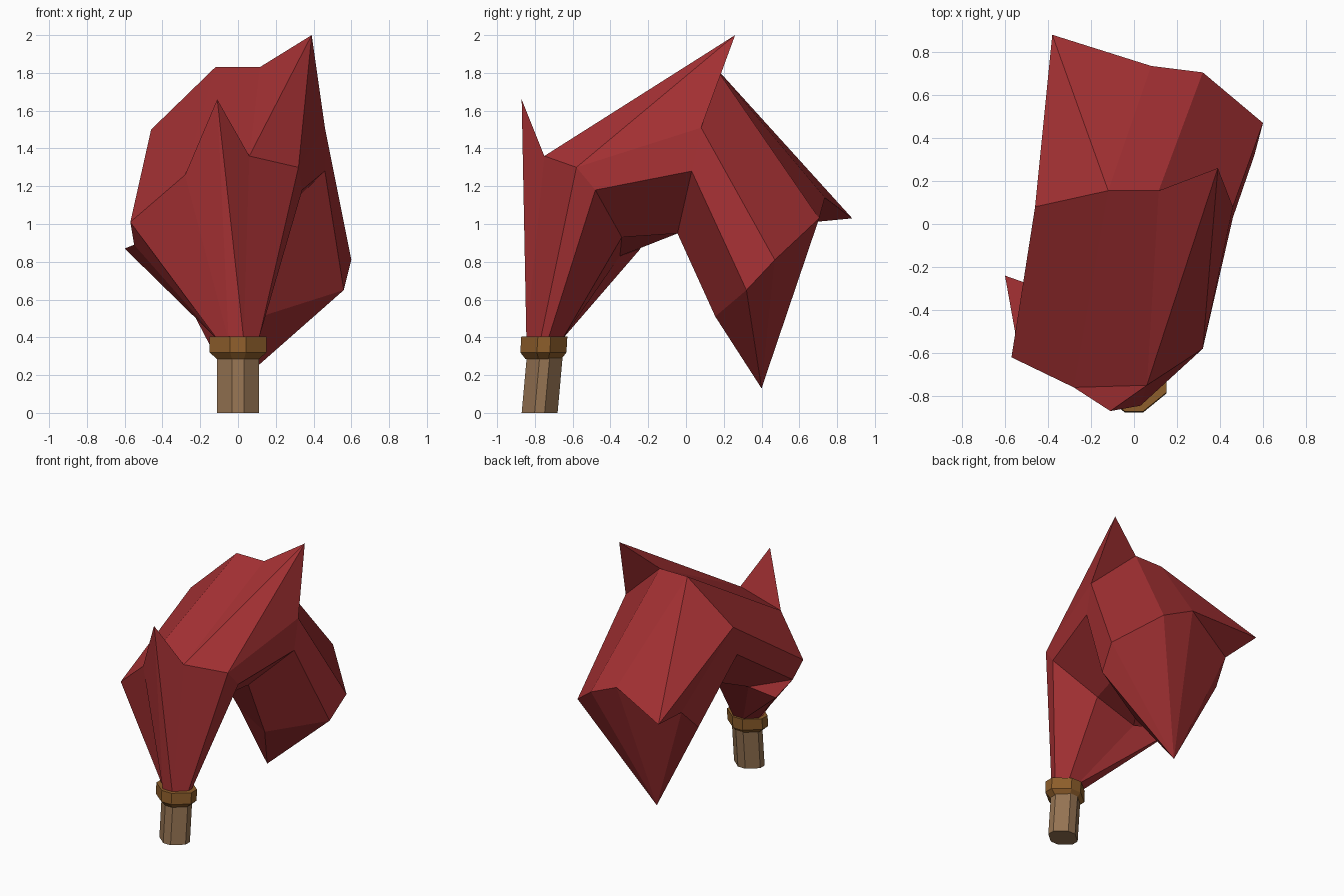
import bpy, bmesh
from mathutils import Vector

if "Cube" in bpy.data.objects:
    bpy.data.objects.remove(bpy.data.objects["Cube"])


def material(name, rgb):
    m = bpy.data.materials.new(name)
    m.diffuse_color = (*rgb, 1.0)
    m.use_nodes = True
    m.node_tree.nodes["Principled BSDF"].inputs["Base Color"].default_value = m.diffuse_color
    return m


RED = material("deep red", (0.38, 0.031, 0.034))
WOOD = material("pale wood", (0.30, 0.172, 0.085))
BAND = material("golden brown", (0.27, 0.112, 0.024))


def finish(bm, name, mat):
    bmesh.ops.recalc_face_normals(bm, faces=bm.faces[:])
    mesh = bpy.data.meshes.new(name)
    bm.to_mesh(mesh)
    bm.free()
    mesh.materials.append(mat)
    obj = bpy.data.objects.new(name, mesh)
    bpy.context.collection.objects.link(obj)


def full_ring(centre, half):
    """Eight corners: four given, four mirrored through the centre."""
    c = Vector(centre)
    pts = [Vector(p) for p in half]
    return pts + [2 * c - p for p in pts]


def loft(name, mat, rings, tip=None, spikes=None):
    """Skin octagonal rings; a spike replaces one quad with a pyramid."""
    spikes = spikes or {}
    bm = bmesh.new()
    loops = [[bm.verts.new(p) for p in ring] for ring in rings]
    bm.faces.new(loops[0])
    for r, (low, high) in enumerate(zip(loops, loops[1:])):
        for i in range(8):
            j = (i + 1) % 8
            quad = [low[i], low[j], high[j], high[i]]
            if (r, i) in spikes:
                apex = bm.verts.new(spikes[(r, i)])
                for k in range(4):
                    bm.faces.new((quad[k], quad[(k + 1) % 4], apex))
            else:
                bm.faces.new(quad)
    if tip:
        end = bm.verts.new(tip)
        for i in range(8):
            bm.faces.new((loops[-1][i], loops[-1][(i + 1) % 8], end))
    else:
        bm.faces.new(loops[-1])
    finish(bm, name, mat)


def bevelled_square(y, z, rx, ry):
    """Octagon with short flat sides and long diagonals."""
    sx, sy = 0.28 * rx, 0.28 * ry
    return full_ring((0, y, z), [(-sx, y - ry, z), (sx, y - ry, z),
                                 (rx, y - sy, z), (rx, y + sy, z)])


# Handle, leaning slightly back
loft("handle", WOOD, [bevelled_square(-0.775, 0.0, 0.112, 0.095),
                      bevelled_square(-0.745, 0.33, 0.112, 0.095)])

# Collar with a chamfered lower edge
loft("collar", BAND, [bevelled_square(-0.755, 0.285, 0.112, 0.095),
                      bevelled_square(-0.755, 0.32, 0.15, 0.122),
                      bevelled_square(-0.750, 0.405, 0.15, 0.122)])

# Arched bud: root, shoulder, crest and drooping end
root = full_ring((0, -0.75, 0.39), [(-0.05, -0.845, 0.39), (0.03, -0.845, 0.39),
                                    (0.11, -0.77, 0.39), (0.11, -0.73, 0.39)])
shoulder = full_ring((-0.115, -0.55, 1.095),
                     [(-0.28, -0.76, 1.26), (0.06, -0.75, 1.36),
                      (0.32, -0.58, 1.30), (0.34, -0.48, 1.18)])
crest = full_ring((0, 0.055, 1.39),
                  [(-0.12, 0.155, 1.83), (0.115, 0.155, 1.83),
                   (0.46, 0.08, 1.51), (0.46, 0.03, 1.28)])
droop = full_ring((0.1, 0.445, 0.825),
                  [(0.08, 0.735, 1.14), (0.32, 0.705, 1.03),
                   (0.60, 0.47, 0.81), (0.56, 0.32, 0.65)])
loft("bud", RED, [root, shoulder, crest, droop], tip=(-0.03, 0.40, 0.13),
     spikes={(0, 0): (-0.11, -0.87, 1.66),    # front thorn
             (0, 5): (-0.60, -0.24, 0.87),    # left thorn
             (1, 1): (0.39, 0.26, 2.0),       # crest thorn
             (2, 7): (-0.38, 0.88, 1.03)})    # back thorn
